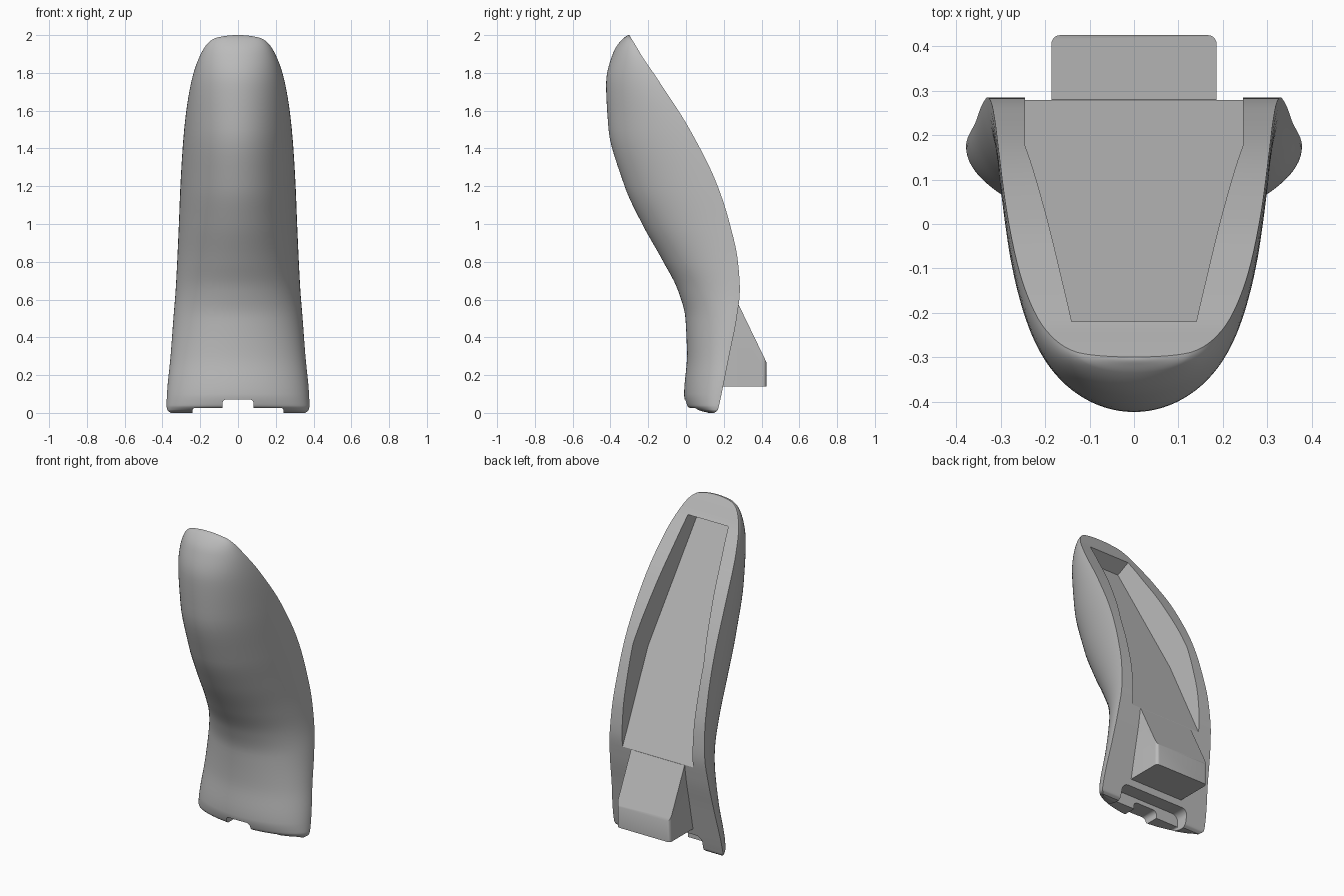
import bpy, bmesh, math
from mathutils import Vector

if "Cube" in bpy.data.objects:
    bpy.data.objects.remove(bpy.data.objects["Cube"], do_unlink=True)

grey = bpy.data.materials.new("plain grey")
grey.use_nodes = True
grey.diffuse_color = (0.5, 0.5, 0.5, 1)
grey.node_tree.nodes["Principled BSDF"].inputs["Base Color"].default_value = grey.diffuse_color


def finish(name, bm):
    """Turn a bmesh into a scene object with clean normals."""
    bmesh.ops.recalc_face_normals(bm, faces=bm.faces)
    mesh = bpy.data.meshes.new(name)
    bm.to_mesh(mesh)
    bm.free()
    mesh.materials.append(grey)
    obj = bpy.data.objects.new(name, mesh)
    bpy.context.collection.objects.link(obj)
    return obj


def prism(name, outline, offset):
    """Extrude a closed outline of 3D points along an offset."""
    bm = bmesh.new()
    face = bm.faces.new([bm.verts.new(p) for p in outline])
    new = bmesh.ops.extrude_face_region(bm, geom=[face])["geom"]
    verts = [v for v in new if isinstance(v, bmesh.types.BMVert)]
    bmesh.ops.translate(bm, verts=verts, vec=offset)
    return finish(name, bm)


def round_edges(obj, axis, width, keep=lambda p: True):
    """Bevel the edges parallel to one axis."""
    bm = bmesh.new()
    bm.from_mesh(obj.data)
    edges = []
    for e in bm.edges:
        d = (e.verts[0].co - e.verts[1].co).normalized()
        if abs(d[axis]) > 0.99 and keep((e.verts[0].co + e.verts[1].co) / 2):
            edges.append(e)
    bmesh.ops.bevel(bm, geom=edges, offset=width, segments=5, profile=0.5, affect='EDGES')
    bm.to_mesh(obj.data)
    bm.free()


def select(obj):
    bpy.ops.object.select_all(action='DESELECT')
    obj.select_set(True)
    bpy.context.view_layer.objects.active = obj


def cut(obj, cutter):
    mod = obj.modifiers.new("cut", 'BOOLEAN')
    mod.operation, mod.solver, mod.object = 'DIFFERENCE', 'EXACT', cutter
    select(obj)
    bpy.ops.object.modifier_apply(modifier=mod.name)
    bpy.data.objects.remove(cutter, do_unlink=True)


# Body levels: height, front depth, back depth, half width
levels = [
    (2, -.302, -.3, .004), (1.995, -.315, -.297, .07), (1.98, -.335, -.288, .13),
    (1.9, -.388, -.24, .197), (1.74, -.423, -.133, .25), (1.5, -.41, .02, .285),
    (1.2, -.325, .168, .305), (1, -.232, .232, .313), (.8, -.12, .275, .322),
    (.65, -.043, .285, .33), (.5, -.003, .268, .342), (.3, .005, .228, .357),
    (.1, -.01, .188, .376), (.04, .002, .175, .378), (.015, .035, .168, .374),
    (0, .11, .15, .355),
]


def smooth_rows(rows, steps):
    """Interpolate the levels smoothly without overshoot."""
    keys = [math.sqrt(2 - r[0]) for r in rows]

    def slope(i, c):
        if i in (0, len(rows) - 1):
            j = max(i, 1)
            return (rows[j][c] - rows[j - 1][c]) / (keys[j] - keys[j - 1])
        a = (rows[i][c] - rows[i - 1][c]) / (keys[i] - keys[i - 1])
        b = (rows[i + 1][c] - rows[i][c]) / (keys[i + 1] - keys[i])
        return 2 * a * b / (a + b) if a * b > 0 else 0

    out = []
    for i in range(len(rows) - 1):
        h = keys[i + 1] - keys[i]
        for k in range(steps):
            t = k / steps
            row = [2 - (keys[i] + t * h) ** 2]
            for c in (1, 2, 3):
                p, q = rows[i][c], rows[i + 1][c]
                row.append(p + (q - p) * t * t * (3 - 2 * t)
                           + h * t * (1 - t) * ((1 - t) * slope(i, c) - t * slope(i + 1, c)))
            out.append(row)
    return out + [rows[-1]]


# Curved shell: half-ellipse sections, rounded at the front and flat at the back
bm = bmesh.new()
rings = []
for z, front, back, half in smooth_rows(levels, 6):
    angles = [math.pi * i / 48 for i in range(49)]
    rings.append([bm.verts.new((half * math.cos(a), back - (back - front) * math.sin(a), z))
                  for a in angles])
for upper, lower in zip(rings, rings[1:]):
    for i in range(len(upper)):
        j = (i + 1) % len(upper)
        bm.faces.new((upper[i], upper[j], lower[j], lower[i]))
bm.faces.new(rings[0])
bm.faces.new(rings[-1])
body = finish("curved_body", bm)

# Long recess in the back, with a flat sloping floor
along = Vector((0, -.425, .905))
normal = Vector((0, .905, .425))
base = Vector((0, .28, .57))
side = [(.14, 1.387), (.245, .595), (.245, -.2)]
outline = side + [(-x, s) for x, s in reversed(side)]
recess = prism("recess_cutter", [base + along * s + Vector((x, 0, 0)) for x, s in outline],
               normal * .6)
cut(body, recess)


# Notches along the bottom edge
def notch(half, y0, y1, top, radius):
    corners = [(-half, y0, -.1), (half, y0, -.1), (half, y0, top), (-half, y0, top)]
    obj = prism("notch_cutter", corners, (0, y1 - y0, 0))
    round_edges(obj, 1, radius, lambda p: p.z > 0)
    cut(body, obj)


notch(.24, -.2, .5, .025, .01)
notch(.083, -.2, .5, .072, .025)
notch(.24, .1, .5, .1, .04)

# Wedge block continuing the recess floor
profile = [(.12, .14), (.425, .14), (.425, .27), (.28, .57), (.12, .57)]
wedge = prism("wedge_block", [(-.186, y, z) for y, z in profile], (.372, 0, 0))
round_edges(wedge, 2, .02, lambda p: p.y > .4)

for obj in (body, wedge):
    select(obj)
    bpy.ops.object.shade_smooth_by_angle(angle=math.radians(30))
